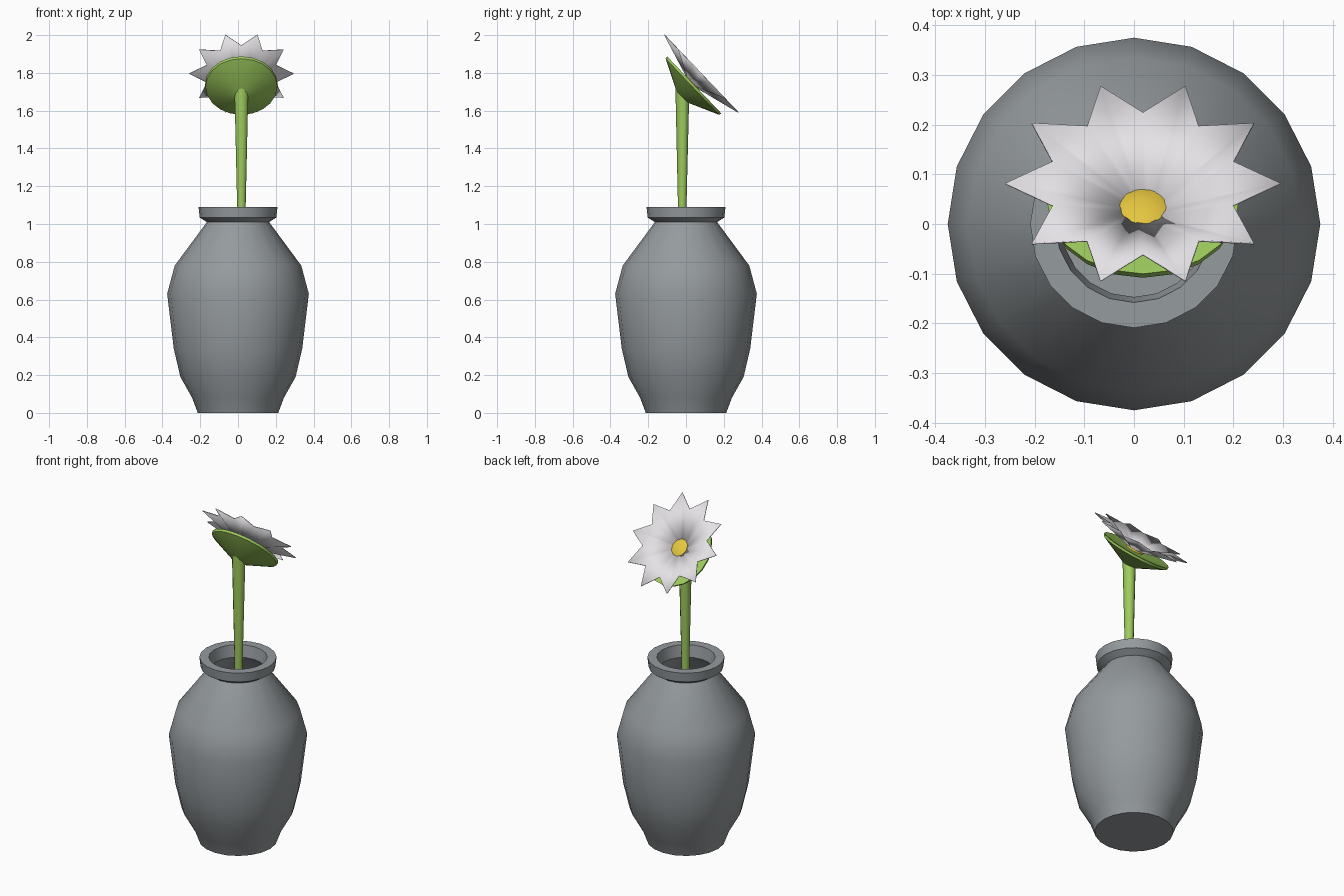
import bpy, bmesh, math
from mathutils import Vector, Matrix

if "Cube" in bpy.data.objects:
    bpy.data.objects.remove(bpy.data.objects["Cube"])


def material(name, rgb):
    m = bpy.data.materials.new(name)
    m.diffuse_color = (*rgb, 1)
    m.use_nodes = True
    m.node_tree.nodes["Principled BSDF"].inputs["Base Color"].default_value = m.diffuse_color
    return m


GREY = material("vase grey", (0.30, 0.325, 0.34))
GREEN = material("stem green", (0.34, 0.60, 0.11))
WHITE = material("petal white", (0.78, 0.76, 0.79))
YELLOW = material("centre yellow", (0.78, 0.56, 0.05))

TILT = Matrix.Rotation(math.radians(-46.4), 4, 'X')   # flower faces up and back
STRETCH = Matrix.Diagonal((1, 1.08, 1, 1))


def finish(bm, name, mat, recalc=True):
    if recalc:
        bmesh.ops.recalc_face_normals(bm, faces=bm.faces)
    me = bpy.data.meshes.new(name)
    bm.to_mesh(me)
    bm.free()
    ob = bpy.data.objects.new(name, me)
    bpy.context.collection.objects.link(ob)
    me.materials.append(mat)
    bpy.ops.object.select_all(action='DESELECT')
    ob.select_set(True)
    bpy.context.view_layer.objects.active = ob
    bpy.ops.object.shade_smooth_by_angle(angle=math.radians(32))
    return ob


def loft(name, rings, mat, matrix=Matrix.Identity(4), caps=True):
    """Skin a list of closed point rings; cap both ends."""
    bm = bmesh.new()
    vs = [[bm.verts.new(matrix @ Vector(p)) for p in r] for r in rings]
    n = len(vs[0])
    for a, b in zip(vs, vs[1:]):
        for i in range(n):
            j = (i + 1) % n
            bm.faces.new((a[i], a[j], b[j], b[i]))
    if caps:
        bm.faces.new(vs[0][::-1])
        bm.faces.new(vs[-1])
    return finish(bm, name, mat, caps)


def circle(r, z, n, cx=0, cy=0, slope=0):
    out = []
    for i in range(n):
        a = math.tau * i / n
        y = r * math.sin(a)
        out.append((cx + r * math.cos(a), cy + y, z + slope * y))
    return out


# Vase: outer wall, lip, then inner wall down to the floor
profile = [(0.213, 0), (0.243, 0.08), (0.305, 0.19), (0.34, 0.34), (0.375, 0.63),
           (0.335, 0.78), (0.165, 1.01), (0.203, 1.035), (0.209, 1.09),
           (0.158, 1.09), (0.147, 1.02), (0.305, 0.77), (0.345, 0.63),
           (0.31, 0.34), (0.275, 0.19), (0.20, 0.03)]
loft("vase", [circle(r, z, 20) for r, z in profile], GREY)

# Stem: thicker towards the flower, cut at the flower's tilt
loft("stem", [circle(0.019, 0.05, 12, 0.018, -0.02),
              circle(0.0225, 1.09, 12, 0.018, -0.02),
              circle(0.036, 1.68, 12, 0.018, -0.02, -1.05)], GREEN)

# Calyx: shallow cone under the petals
M = Matrix.Translation((0.018, 0.042, 1.735)) @ TILT @ STRETCH
loft("calyx", [circle(r, z, 20) for r, z in
               [(0.04, -0.088), (0.19, -0.012), (0.193, 0.002), (0.175, 0.002), (0.05, -0.015)]],
     GREEN, M)

# Petals: ten-pointed star dish
M = Matrix.Translation((0.018, 0.08, 1.795)) @ TILT @ STRETCH
N = 20


def star(r_tip, r_notch, z):
    return [((r_notch if i % 2 else r_tip) * math.cos(math.tau * i / N),
             (r_notch if i % 2 else r_tip) * math.sin(math.tau * i / N), z) for i in range(N)]


petals = loft("petals", [star(0.04, 0.04, -0.068), star(0.277, 0.192, 0)], WHITE, M, False)
thick = petals.modifiers.new("thickness", 'SOLIDIFY')
thick.thickness = 0.004
thick.offset = -1

# Flower centre: low dome
loft("flower_centre", [circle(r, z, 16) for r, z in
                       [(0.05, -0.075), (0.05, -0.063), (0.036, -0.057), (0.015, -0.053)]],
     YELLOW, M)
